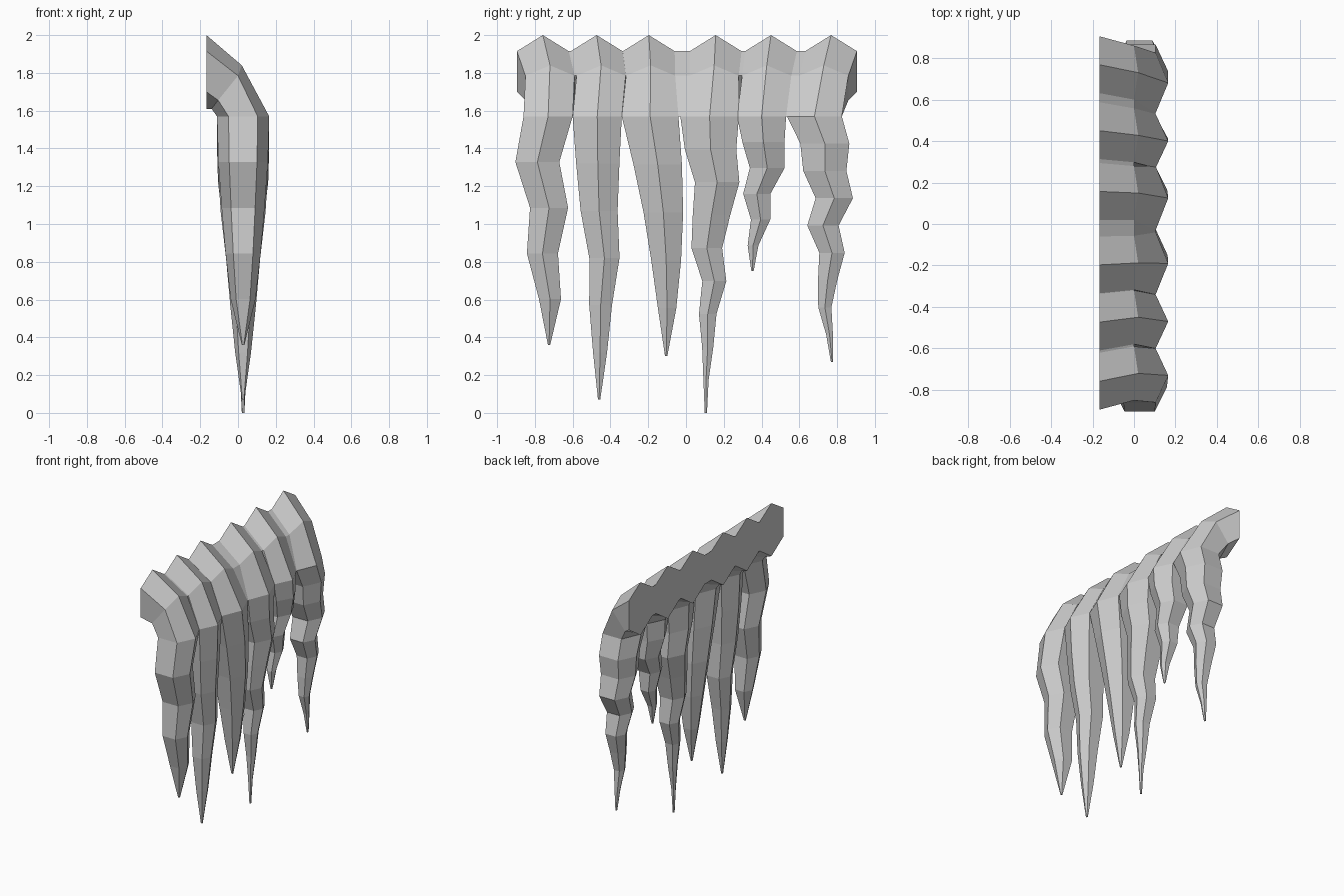
import bpy, bmesh

if "Cube" in bpy.data.objects:
    bpy.data.objects.remove(bpy.data.objects["Cube"])

XC = 0.027      # x of the hanging strand axis
Z_TOP = 1.57    # height where the strands start to hang straight

# per strand: y at the wall, tip height, top half width, taper power,
# ridge y at evenly spaced heights from Z_TOP to the tip
STRANDS = [
    (-.758, .36, .13, .5, [-.73, -.787, -.725, -.76, -.72, -.725]),
    (-.473, .07, .13, .7, [-.47, -.467, -.46, -.432, -.452, -.455, -.46]),
    (-.197, .30, .15, .7, [-.19, -.15, -.12, -.105, -.1, -.105]),
    (.157, 0, .155, 1.1, [.125, .13, .165, .135, .11, .15, .115, .115, .106, .105]),
    (.45, .75, .13, .85, [.4, .41, .43, .375, .395, .355, .352]),
    (.768, .27, .145, .95, [.68, .735, .735, .785, .725, .773, .75, .735, .76, .773]),
]

# x,z of front ridge, front side, back side, back ridge for the two root sections
WALL = [(-.167, 2.0), (-.167, 1.915), (-.167, 1.70), (-.167, 1.61)]
BEND = [(.02, 1.84), (0, 1.785), (-.105, 1.655), (-.14, 1.61)]


def hexagon(profile, y, w):
    front, front_side, back_side, back = profile
    pts = [(front, y), (front_side, y + w), (back_side, y + w),
           (back, y), (back_side, y - w), (front_side, y - w)]
    return [(p[0], yy, p[1]) for p, yy in pts]


def sections(y_wall, tip, width, power, path):
    out = [hexagon(WALL, y_wall, .137), hexagon(BEND, y_wall * .95, .13)]
    for i, y in enumerate(path):
        t = i / (len(path) - 1)
        z = Z_TOP + (tip - Z_TOP) * t
        w = max(width * (1 - t) ** power, .006)
        d = .138 if z > 1.38 else min(1.13 * w, .135)
        s = d * .56
        out.append(hexagon([(XC + d, z), (XC + s, z), (XC - s, z), (XC - d, z)], y, w))
    return out


def loft(name, rings):
    bm = bmesh.new()
    vs = [[bm.verts.new(p) for p in r] for r in rings]
    n = len(vs[0])
    for a, b in zip(vs, vs[1:]):
        for i in range(n):
            j = (i + 1) % n
            bm.faces.new((a[i], a[j], b[j], b[i]))
    bm.faces.new(vs[0])
    bm.faces.new(vs[-1])
    bmesh.ops.recalc_face_normals(bm, faces=bm.faces)
    me = bpy.data.meshes.new(name)
    bm.to_mesh(me)
    bm.free()
    bpy.context.collection.objects.link(bpy.data.objects.new(name, me))


# Hanging strands, bent over into the wall at the top
rings = [sections(*s) for s in STRANDS]
for i, r in enumerate(rings):
    loft(f"strand_{i + 1}", r)

# Webs filling the valleys between neighbouring strand roots
for i, (a, b) in enumerate(zip(rings, rings[1:])):
    web = [[p[1], q[5], q[4], p[2]] for p, q in zip(a[:3], b[:3]) if q[5][1] - p[1][1] > .001]
    if len(web) > 1:
        loft(f"root_web_{i + 1}", web)
